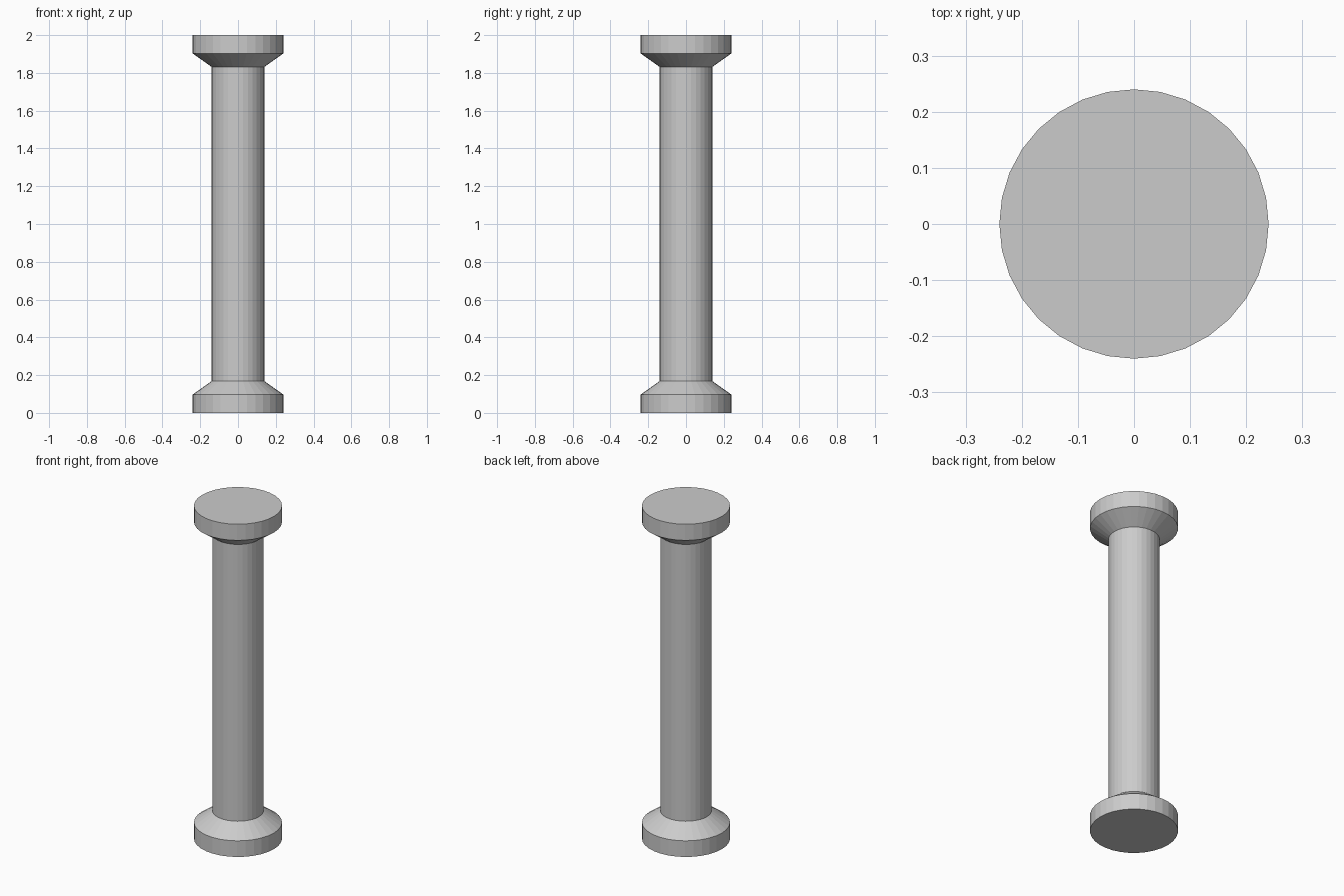
import bpy
import bmesh
import math

SIDES = 32
HEIGHT = 2.0

cube = bpy.data.objects.get("Cube")
if cube:
    bpy.data.objects.remove(cube, do_unlink=True)

# Plain grey stone
stone = bpy.data.materials.new("grey_stone")
stone.use_nodes = True
colour = (0.6, 0.6, 0.6, 1.0)
stone.diffuse_color = colour
stone.node_tree.nodes["Principled BSDF"].inputs["Base Color"].default_value = colour


def lathe(name, profile):
    """Turn a (radius, height) profile, listed upwards, into a capped solid."""
    bm = bmesh.new()
    rings = []
    for radius, z in profile:
        angles = [math.tau * i / SIDES for i in range(SIDES)]
        rings.append([bm.verts.new((radius * math.cos(a), radius * math.sin(a), z))
                      for a in angles])
    for low, high in zip(rings, rings[1:]):
        for i in range(SIDES):
            j = (i + 1) % SIDES
            bm.faces.new((low[i], low[j], high[j], high[i]))
    bm.faces.new(rings[0][::-1])
    bm.faces.new(rings[-1])
    mesh = bpy.data.meshes.new(name)
    bm.to_mesh(mesh)
    bm.free()
    mesh.materials.append(stone)
    obj = bpy.data.objects.new(name, mesh)
    bpy.context.collection.objects.link(obj)
    return obj


# One flared column: base disc, flare, shaft, and the same mirrored at the top
foot = [(0.24, 0.0), (0.24, 0.097), (0.14, 0.168)]
capital = [(r, HEIGHT - z) for r, z in reversed(foot)]
lathe("column", foot + capital)
